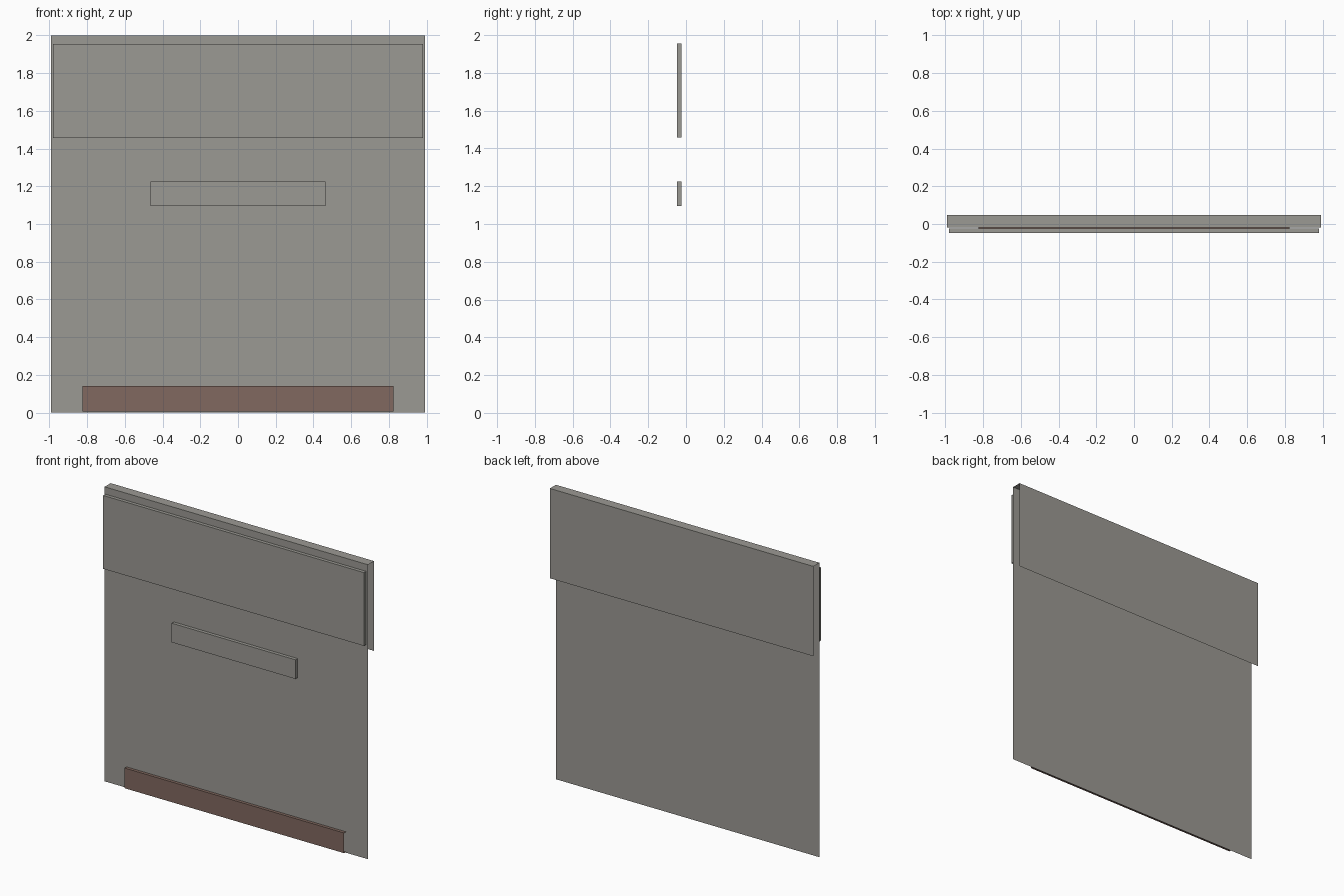
import bpy
import bmesh

if "Cube" in bpy.data.objects:
    bpy.data.objects.remove(bpy.data.objects["Cube"], do_unlink=True)


def make_material(name, color):
    mat = bpy.data.materials.new(name)
    mat.use_nodes = True
    mat.diffuse_color = color
    mat.node_tree.nodes["Principled BSDF"].inputs["Base Color"].default_value = color
    return mat


def finish(name, bm, mat):
    mesh = bpy.data.meshes.new(name)
    bm.to_mesh(mesh)
    bm.free()
    mesh.materials.append(mat)
    obj = bpy.data.objects.new(name, mesh)
    bpy.context.collection.objects.link(obj)
    return obj


def folded_sheet(name, half_width, profile, mat):
    """Sweep an open (y, z) profile along x, leaving the ends open."""
    bm = bmesh.new()
    rows = [[bm.verts.new((x, y, z)) for x in (-half_width, half_width)]
            for y, z in profile]
    for (a, b), (c, d) in zip(rows, rows[1:]):
        bm.faces.new((a, b, d, c))
    return finish(name, bm, mat)


def box(name, half_width, y_range, z_range, mat):
    bm = bmesh.new()
    bmesh.ops.create_cube(bm, size=1)
    for v in bm.verts:
        v.co = (half_width if v.co.x > 0 else -half_width,
                y_range[v.co.y > 0], z_range[v.co.z > 0])
    return finish(name, bm, mat)


grey = make_material("warm grey", (0.33, 0.32, 0.295, 1))
brown = make_material("brown", (0.22, 0.14, 0.115, 1))

FRONT, SHEET, BACK = -0.047, -0.018, 0.047

# Door skin: front sheet folded over the top, with a short flap behind
folded_sheet("door_skin", 0.99,
             [(SHEET, 0), (SHEET, 2), (BACK, 2), (BACK, 1.39)], grey)

# Raised panel and handle on the front
box("upper_panel", 0.98, (FRONT, -0.024), (1.457, 1.955), grey)
box("handle", 0.465, (FRONT, -0.024), (1.095, 1.225), grey)

# Kick strip with open ends
folded_sheet("kick_strip", 0.825,
             [(SHEET, 0.005), (-0.039, 0.005), (-0.039, 0.142), (SHEET, 0.142)], brown)
